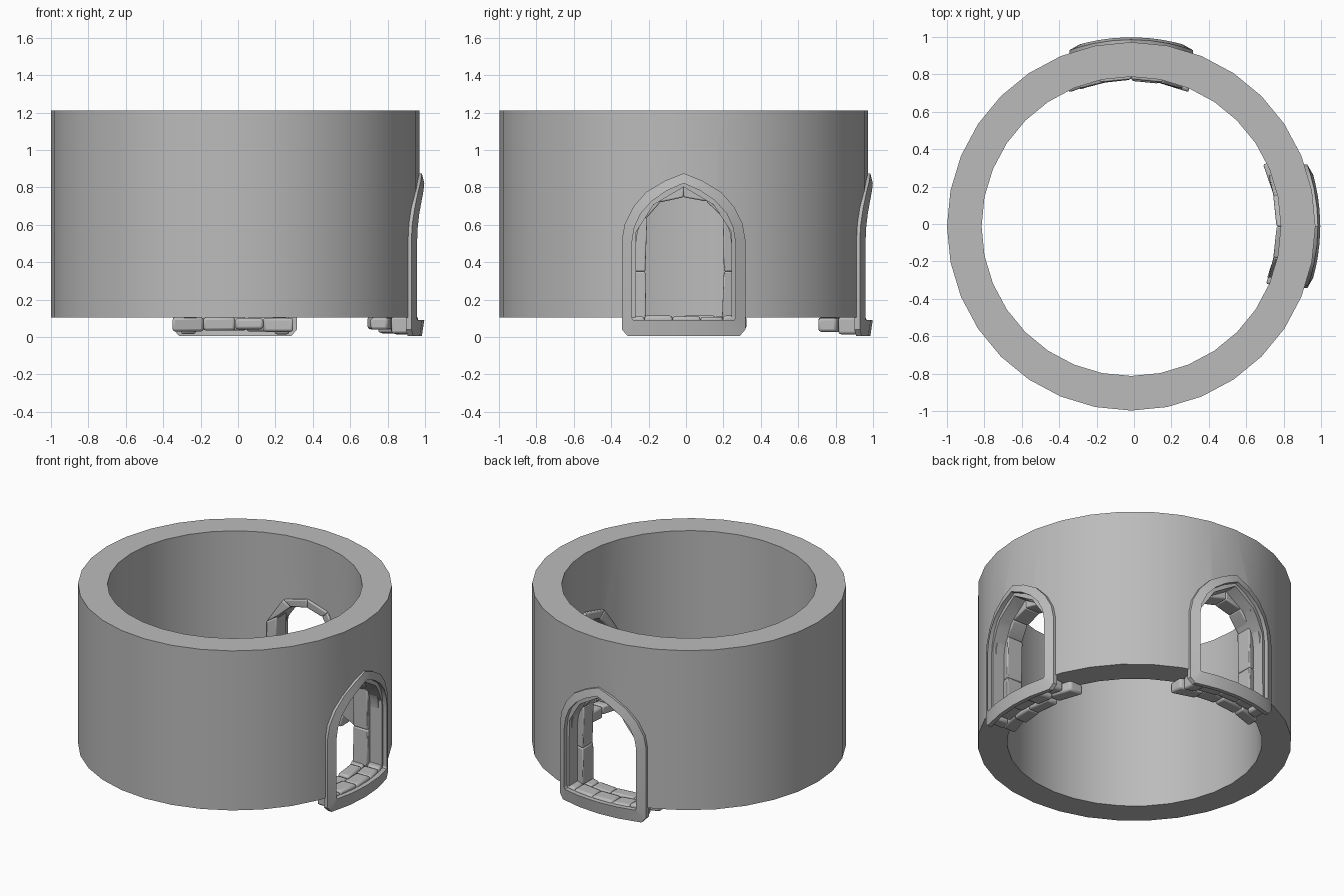
import bpy, bmesh, math, random
from mathutils import Matrix, Vector

random.seed(4)
if "Cube" in bpy.data.objects:
    bpy.data.objects.remove(bpy.data.objects["Cube"], do_unlink=True)

CENTRE = Vector((-0.015, -0.0125, 0))
R_OUT, R_IN, Z_LOW, Z_TOP = 0.985, 0.8, 0.105, 1.21

stone = bpy.data.materials.new("grey stone")
stone.use_nodes = True
GREY = (0.5, 0.5, 0.5, 1)
stone.diffuse_color = GREY
stone.node_tree.nodes["Principled BSDF"].inputs["Base Color"].default_value = GREY


def finish(name, bm, bevel=0.0, angle=30):
    bmesh.ops.recalc_face_normals(bm, faces=bm.faces)
    mesh = bpy.data.meshes.new(name)
    bm.to_mesh(mesh)
    bm.free()
    mesh.materials.append(stone)
    obj = bpy.data.objects.new(name, mesh)
    bpy.context.scene.collection.objects.link(obj)
    if bevel:
        mod = obj.modifiers.new("Bevel", "BEVEL")
        mod.width, mod.segments = bevel, 2
    smooth(obj, angle)
    return obj


def smooth(obj, angle=30):
    bpy.ops.object.select_all(action="DESELECT")
    obj.select_set(True)
    bpy.context.view_layer.objects.active = obj
    bpy.ops.object.shade_smooth_by_angle(angle=math.radians(angle))


def on_ring(u, z, r):
    """Point across the doorway at u, height z, distance r from the axis."""
    return Vector((math.sqrt(r * r - u * u), u, z))


def loop_faces(bm, rings, closed=False):
    pairs = list(zip(rings, rings[1:] + rings[:1]))
    for a, b in pairs if closed else pairs[:-1]:
        for i in range(len(a)):
            j = (i + 1) % len(a)
            bm.faces.new((a[i], a[j], b[j], b[i]))


def prism(bm, outline, r0, r1, place=on_ring):
    """Extrude an outline through the wall from r0 to r1."""
    rings = [[bm.verts.new(place(u, z, r)) for u, z in outline] for r in (r0, r1)]
    loop_faces(bm, rings)
    for ring in rings:
        bm.faces.new(ring)


def mirrored(half):
    """Close a half outline that starts and ends on the centre line."""
    return half + [(-u, z) for u, z in half[-2:0:-1]]


OUTER = mirrored([(0, .875), (.1, .835), (.2, .775), (.27, .695), (.315, .605), (.33, .52), (.33, .3),
                  (.33, .04), (.3, .005), (.15, .005), (0, .005)])
INNER = mirrored([(0, .822), (.09, .782), (.17, .727), (.23, .66), (.264, .585), (.276, .51), (.276, .3),
                  (.276, .1), (.27, .09), (.15, .09), (0, .09)])
LINER = [(u * .93, z if z < .2 else z - .02) for u, z in INNER]
HOLE = [(u, z if z > .1 else -.1) for u, z in mirrored([(0, .802), (.16, .707), (.255, .56), (.257, -.1), (0, -.1)])]
# Inner stone arch: outside and inside edges of the wedges
ARCH_OUT = [(-.275, .1), (-.27, .35), (-.275, .6), (-.17, .765), (0, .805), (.17, .765), (.275, .6), (.27, .35), (.275, .1)]
ARCH_IN = [(-.2, .1), (-.205, .35), (-.195, .64), (-.125, .72), (0, .747), (.12, .725), (.21, .64), (.215, .35), (.205, .1)]


def doorway(side, turn):
    move = Matrix.Translation(CENTRE) @ Matrix.Rotation(turn, 4, "Z")

    # Raised pointed frame with a stepped inner lip
    bm = bmesh.new()
    section = [(OUTER, .97), (OUTER, .998), (INNER, 1.011), (INNER, .965), (LINER, .955), (LINER, .87), (OUTER, .9)]
    rings = [[bm.verts.new(on_ring(u, z, r)) for u, z in outline] for outline, r in section[:6]]
    loop_faces(bm, rings)
    frame = finish(side + "_door_frame", bm)

    # Arch and jamb stones around the inside of the opening
    bm = bmesh.new()
    for i in range(len(ARCH_IN) - 1):
        out_a, out_b, in_a, in_b = ARCH_OUT[i], ARCH_OUT[i + 1], ARCH_IN[i], ARCH_IN[i + 1]
        prism(bm, [out_a, out_b, in_b, in_a], .782 + random.uniform(-.006, .006), .895)
    arch = finish(side + "_arch_stones", bm, .008)

    # Two rows of uneven threshold stones
    bm = bmesh.new()
    rows = [([-.31, -.15, 0, .17, .335], .785, .872, .03), ([-.29, -.21, -.06, .09, .21, .29], .878, .98, .025)]
    for cuts, r0, r1, low in rows:
        for a, b in zip(cuts, cuts[1:]):
            base, top = low + random.uniform(-.018, .018), .108 + random.uniform(-.008, .008)
            prism(bm, [(a, base), (b, base), (b, top), (a, top)], r0 + random.uniform(-.008, .005), r1)
    floor = finish(side + "_threshold_stones", bm, .014)

    # Hidden block that cuts the opening
    bm = bmesh.new()
    prism(bm, HOLE, .5, 1.3, lambda u, z, r: Vector((r, u, z)))
    cutter = finish(side + "_cutter", bm)
    cutter.hide_render = True
    for obj in (frame, arch, floor, cutter):
        obj.matrix_world = move
    return cutter


# Round wall
bm = bmesh.new()
N = 32
profile = [(R_OUT, Z_LOW), (R_OUT, Z_TOP), (R_IN, Z_TOP), (R_IN, Z_LOW)]
rings = [[bm.verts.new(CENTRE + Vector((r * math.cos(math.tau * i / N), r * math.sin(math.tau * i / N), z)))
          for i in range(N)] for r, z in profile]
loop_faces(bm, rings, closed=True)
wall = finish("round_wall", bm)

# Doorways on the left side and at the back
for side, turn in (("left", 0), ("back", math.pi / 2)):
    cutter = doorway(side, turn)
    bpy.context.view_layer.update()
    cut = wall.modifiers.new("Opening", "BOOLEAN")
    cut.object, cut.operation, cut.solver = cutter, "DIFFERENCE", "EXACT"
    bpy.ops.object.select_all(action="DESELECT")
    bpy.context.view_layer.objects.active = wall
    wall.select_set(True)
    bpy.ops.object.modifier_apply(modifier=cut.name)
    bpy.data.objects.remove(cutter, do_unlink=True)
smooth(wall)
